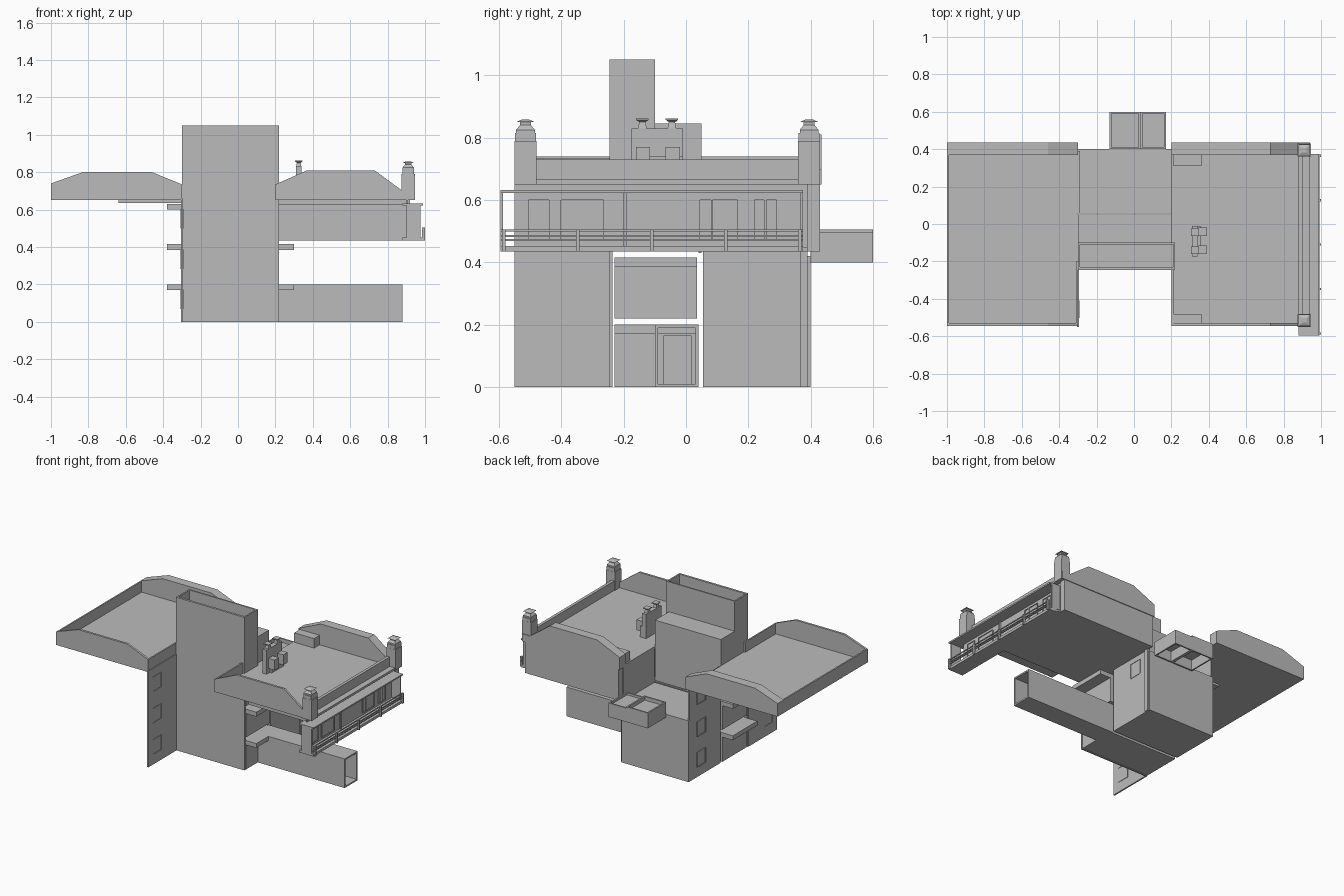
import bpy, bmesh

cube = bpy.data.objects.get("Cube")
if cube:
    bpy.data.objects.remove(cube)

mat = bpy.data.materials.new("plain grey")
mat.use_nodes = True
GREY = (0.5, 0.5, 0.5, 1)
mat.diffuse_color = GREY
mat.node_tree.nodes["Principled BSDF"].inputs["Base Color"].default_value = GREY


def finish(name, bm):
    bmesh.ops.recalc_face_normals(bm, faces=bm.faces)
    me = bpy.data.meshes.new(name)
    bm.to_mesh(me)
    bm.free()
    me.materials.append(mat)
    ob = bpy.data.objects.new(name, me)
    bpy.context.collection.objects.link(ob)
    return ob


def box(name, x, y, z):
    """Box from (min, max) ranges."""
    bm = bmesh.new()
    bmesh.ops.create_cube(bm, size=1)
    for v in bm.verts:
        for i, r in enumerate((x, y, z)):
            v.co[i] = r[0] if v.co[i] < 0 else r[1]
    return finish(name, bm)


def prism_y(name, outline, y0, y1):
    """Extrude an x-z outline along y."""
    bm = bmesh.new()
    f = bm.faces.new([bm.verts.new((x, y0, z)) for x, z in outline])
    ext = bmesh.ops.extrude_face_region(bm, geom=[f])["geom"]
    for v in ext:
        if isinstance(v, bmesh.types.BMVert):
            v.co.y = y1
    return finish(name, bm)


def lathe4(name, cx, cy, rings):
    """Stack of square rings: (half width, height)."""
    bm = bmesh.new()
    loops = []
    for h, z in rings:
        loops.append([bm.verts.new((cx + sx * h, cy + sy * h, z))
                      for sx, sy in ((-1, -1), (1, -1), (1, 1), (-1, 1))])
    for a, b in zip(loops, loops[1:]):
        for i in range(4):
            j = (i + 1) % 4
            bm.faces.new((a[i], a[j], b[j], b[i]))
    bm.faces.new(loops[0])
    bm.faces.new(loops[-1])
    return finish(name, bm)


def tray(name, x, y, z, t=0.01, floor=None):
    """Open-topped box with thin walls and a floor."""
    f = z[0] if floor is None else floor
    box(name + "_floor", x, y, (f, f + t))
    box(name + "_front", x, (y[0], y[0] + t), z)
    box(name + "_back", x, (y[1] - t, y[1]), z)
    box(name + "_right", (x[0], x[0] + t), y, z)
    box(name + "_left", (x[1] - t, x[1]), y, z)


def window(name, x, y, z, t=0.006):
    """Thin frame with a pane, on a wall facing along x."""
    w = 0.004
    box(name + "_pane", (x - t / 4, x + t / 4), y, z)
    for e in y:
        box(name + "_jamb", (x - t, x + t), (e - w / 2, e + w / 2), z)
    for e in z:
        box(name + "_rail", (x - t, x + t), y, (e - w / 2, e + w / 2))


# Tall front tower, open on top
box("tower_front", (-0.3, 0.22), (-0.245, -0.235), (0, 1.05))
tray("tower_top", (-0.3, 0.22), (-0.24, -0.1), (0.63, 1.05), floor=0.84)

# Stacked storeys behind the tower front, with projecting slabs
for z0, z1 in ((0, 0.2), (0.22, 0.415), (0.435, 0.63)):
    box("storey", (-0.3, 0.22), (-0.23, 0.035), (z0, z1))
    box("storey_slab_right", (-0.38, -0.3), (-0.23, 0.035), (z1 - 0.03, z1))
    if z1 < 0.5:
        box("storey_slab_left", (0.22, 0.3), (-0.23, 0.035), (z1 - 0.03, z1))
box("stair_head", (-0.3, 0.2), (-0.1, 0.05), (0.65, 0.845))
box("upper_back_wall", (-0.3, 0.2), (0.04, 0.05), (0.43, 0.66))

# Rear block with side walls rising above its terrace
box("rear_block", (-0.3, 0.21), (0.055, 0.4), (0, 0.42))
for x in (-0.295, 0.205):
    box("rear_side_wall", (x - 0.005, x + 0.005), (0.055, 0.39), (0, 0.66))
for z in (0.3, 0.5):
    window("rear_left_window", 0.207, (0.22, 0.31), (z, z + 0.1))
for z in (0.07, 0.28, 0.5):
    window("rear_right_window", -0.3, (0.22, 0.31), (z, z + 0.1))
box("rear_corner_post", (0.2, 0.22), (0.365, 0.39), (0, 0.65))

# Fin wall with three windows
box("fin_wall", (-0.305, -0.295), (-0.55, -0.24), (0, 0.66))
for z in (0.07, 0.285, 0.5):
    window("fin_window", -0.3, (-0.5, -0.41), (z, z + 0.1), 0.008)

# Rear planters
tray("planter_wide", (-0.13, 0.035), (0.4, 0.6), (0.4, 0.505), floor=0.47)
tray("planter_narrow", (0.035, 0.17), (0.4, 0.6), (0.4, 0.495), floor=0.47)

# Ground passage, open at the outer end
PX, PY = (0.2, 0.88), (-0.1, 0.04)
box("passage_floor", PX, PY, (0, 0.01))
box("passage_roof", PX, PY, (0.19, 0.2))
for y in (PY[0], PY[1] - 0.01):
    box("passage_wall", PX, (y, y + 0.01), (0, 0.2))
window("passage_inner_door", 0.225, (-0.07, 0.015), (0.01, 0.165))

# Right roof with shaped front and back parapets
right_outline = [(-1, 0.65), (-0.3, 0.65), (-0.3, 0.735), (-0.46, 0.8), (-0.83, 0.8), (-1, 0.74)]
left_outline = [(0.2, 0.65), (0.94, 0.65), (0.94, 0.7), (0.88, 0.7),
                (0.73, 0.81), (0.37, 0.81), (0.2, 0.735)]
for side, outline in (("right", right_outline), ("left", left_outline)):
    prism_y(side + "_roof_front_parapet", outline, -0.545, -0.53)
    prism_y(side + "_roof_back_parapet", outline, 0.37, 0.435)
box("right_roof_deck", (-1, -0.3), (-0.54, 0.43), (0.65, 0.665))
box("right_roof_edge", (-1, -0.99), (-0.54, 0.43), (0.65, 0.74))
box("right_roof_return", (-0.31, -0.3), (-0.54, -0.2), (0.65, 0.735))
box("right_soffit", (-0.64, -0.3), (-0.2, 0.05), (0.635, 0.65))

# Left roof
box("left_roof_deck", (0.2, 0.94), (-0.54, 0.43), (0.65, 0.665))
box("left_roof_edge", (0.88, 0.9), (-0.54, 0.43), (0.65, 0.73))
box("left_roof_return", (0.2, 0.21), (-0.54, -0.2), (0.65, 0.735))
box("roof_vent_back", (0.21, 0.36), (0.31, 0.37), (0.66, 0.73))
box("roof_vent_front", (0.21, 0.36), (-0.53, -0.48), (0.66, 0.73))

# Corner chimneys
for y in (-0.515, 0.395):
    lathe4("chimney", 0.91, y, [(0.035, 0.65), (0.035, 0.79), (0.03, 0.79), (0.03, 0.825),
                                (0.018, 0.84), (0.018, 0.85)])
    lathe4("chimney_cap", 0.91, y, [(0.012, 0.85), (0.03, 0.85), (0.012, 0.858)])
    for s in (-1, 1):
        box("chimney_rib", (0.88, 0.94), (y + s * 0.03 - 0.004, y + s * 0.03 + 0.004), (0.79, 0.815))

# Central flue stack with two pots
box("flue_stack", (0.31, 0.34), (-0.175, -0.01), (0.66, 0.83))
box("flue_neck", (0.34, 0.355), (-0.14, -0.01), (0.66, 0.74))
for y in (-0.14, -0.045):
    lathe4("flue_pot", 0.325, y, [(0.014, 0.83), (0.01, 0.85), (0.02, 0.857), (0.02, 0.862)])
    box("flue_unit", (0.345, 0.39), (y - 0.02, y + 0.025), (0.7, 0.77))

# Upper room
box("room_floor", (0.2, 0.94), (-0.2, 0.39), (0.435, 0.45))
box("room_back_wall", (0.21, 0.92), (0.39, 0.43), (0.435, 0.65))
box("room_front_wall", (0.22, 0.92), (-0.2, -0.19), (0.435, 0.63))
box("room_outer_wall", (0.9, 0.91), (-0.55, 0.39), (0.435, 0.65))
for y0, y1 in ((-0.505, -0.44), (-0.4, -0.265), (0.045, 0.08), (0.085, 0.165),
               (0.22, 0.25), (0.258, 0.29)):
    window("room_window", 0.912, (y0, y1), (0.47, 0.6))

# Balcony with awning and railing
BY = (-0.595, 0.375)
box("balcony_floor", (0.88, 0.99), BY, (0.435, 0.452))
box("awning", (0.88, 0.99), BY, (0.622, 0.632))
for z in (0.472, 0.484, 0.502):
    box("balcony_rail", (0.987, 0.993), BY, (z - 0.003, z + 0.003))
for i in range(5):
    y = BY[0] + 0.01 + i * 0.2375
    box("balcony_post", (0.985, 1.0), (y - 0.006, y + 0.006), (0.435, 0.505))
for y in (BY[0], BY[1] - 0.008):
    box("balcony_end_panel", (0.9, 0.975), (y, y + 0.008), (0.44, 0.63))
